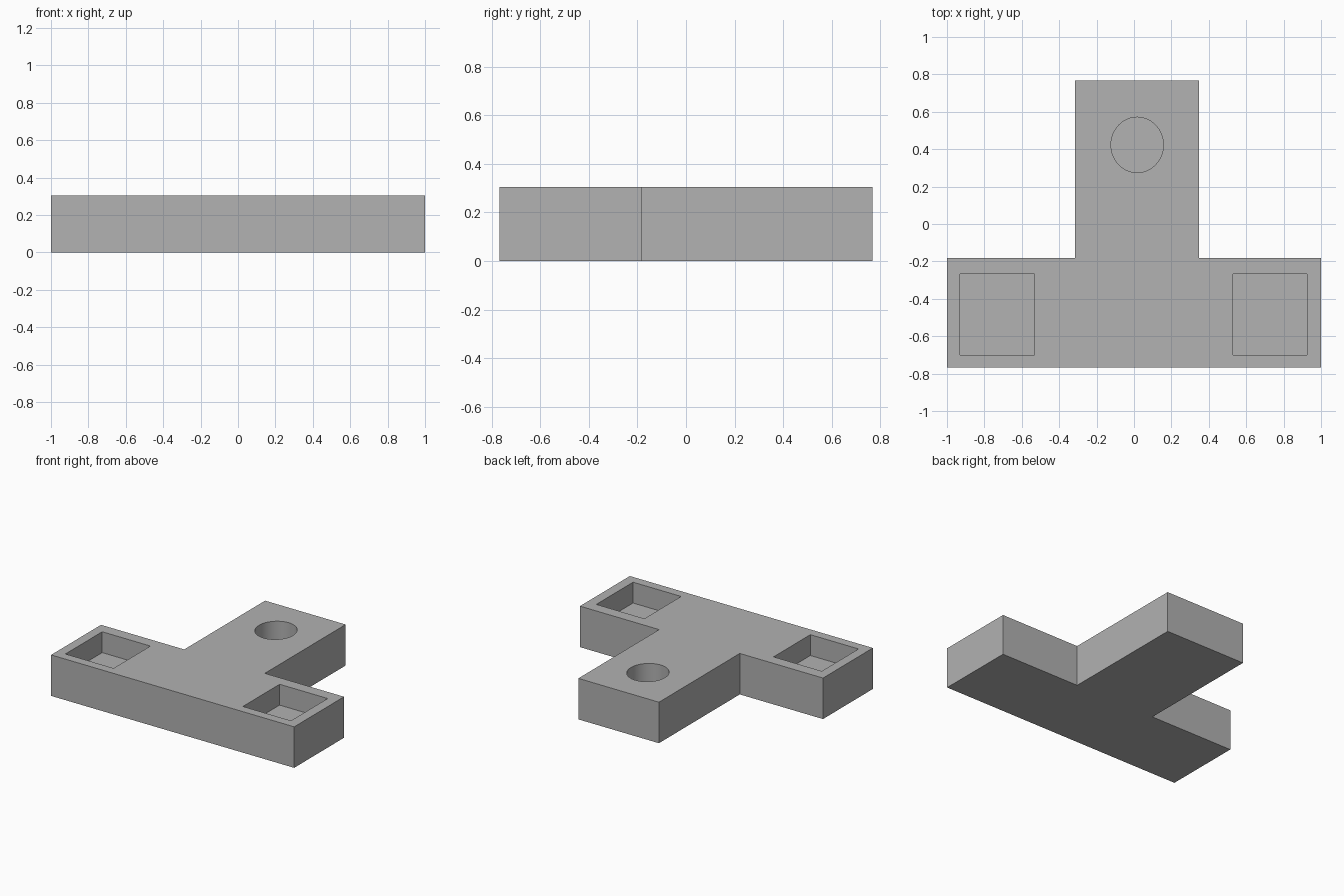
import bpy
import bmesh
from math import cos, sin, tau, radians

HEIGHT = 0.305
FLOOR = 0.15   # height of the recess floors

cube = bpy.data.objects.get("Cube")
if cube:
    bpy.data.objects.remove(cube, do_unlink=True)

grey = bpy.data.materials.new("plain grey")
grey.use_nodes = True
colour = (0.445, 0.445, 0.445, 1)
grey.diffuse_color = colour
grey.node_tree.nodes["Principled BSDF"].inputs["Base Color"].default_value = colour


def prism(name, outline, bottom, top):
    """Extrude a flat outline upwards into a solid."""
    bm = bmesh.new()
    face = bm.faces.new([bm.verts.new((x, y, bottom)) for x, y in outline])
    extruded = bmesh.ops.extrude_face_region(bm, geom=[face])["geom"]
    moved = [g for g in extruded if isinstance(g, bmesh.types.BMVert)]
    bmesh.ops.translate(bm, verts=moved, vec=(0, 0, top - bottom))
    bmesh.ops.recalc_face_normals(bm, faces=bm.faces[:])
    mesh = bpy.data.meshes.new(name)
    bm.to_mesh(mesh)
    bm.free()
    mesh.materials.append(grey)
    obj = bpy.data.objects.new(name, mesh)
    bpy.context.collection.objects.link(obj)
    return obj


def rectangle(x0, x1, y0, y1):
    return [(x0, y0), (x1, y0), (x1, y1), (x0, y1)]


# T-shaped block: wide front bar with a stem to the back
block = prism("t_block", [
    (-1, -0.768), (1, -0.768), (1, -0.182), (0.348, -0.182),
    (0.348, 0.768), (-0.315, 0.768), (-0.315, -0.182), (-1, -0.182),
], 0, HEIGHT)

# Recesses: a square pocket at each end of the bar, a round one in the stem
round_hole = [(0.017 + 0.14 * cos(tau * i / 64), 0.423 + 0.148 * sin(tau * i / 64))
              for i in range(64)]
recesses = {
    "right_pocket_cutter": rectangle(-0.93, -0.533, -0.7, -0.268),
    "left_pocket_cutter": rectangle(0.53, 0.926, -0.7, -0.268),
    "round_hole_cutter": round_hole,
}

bpy.ops.object.select_all(action="DESELECT")
block.select_set(True)
bpy.context.view_layer.objects.active = block
for name, outline in recesses.items():
    cutter = prism(name, outline, FLOOR, HEIGHT + 0.1)
    cutter.hide_render = True
    cut = block.modifiers.new(name, "BOOLEAN")
    cut.operation = "DIFFERENCE"
    cut.solver = "EXACT"
    cut.object = cutter
    bpy.ops.object.modifier_apply(modifier=cut.name)
    bpy.data.objects.remove(cutter, do_unlink=True)

# Smooth the round wall, keep every corner crisp
bpy.ops.object.shade_smooth_by_angle(angle=radians(30))
